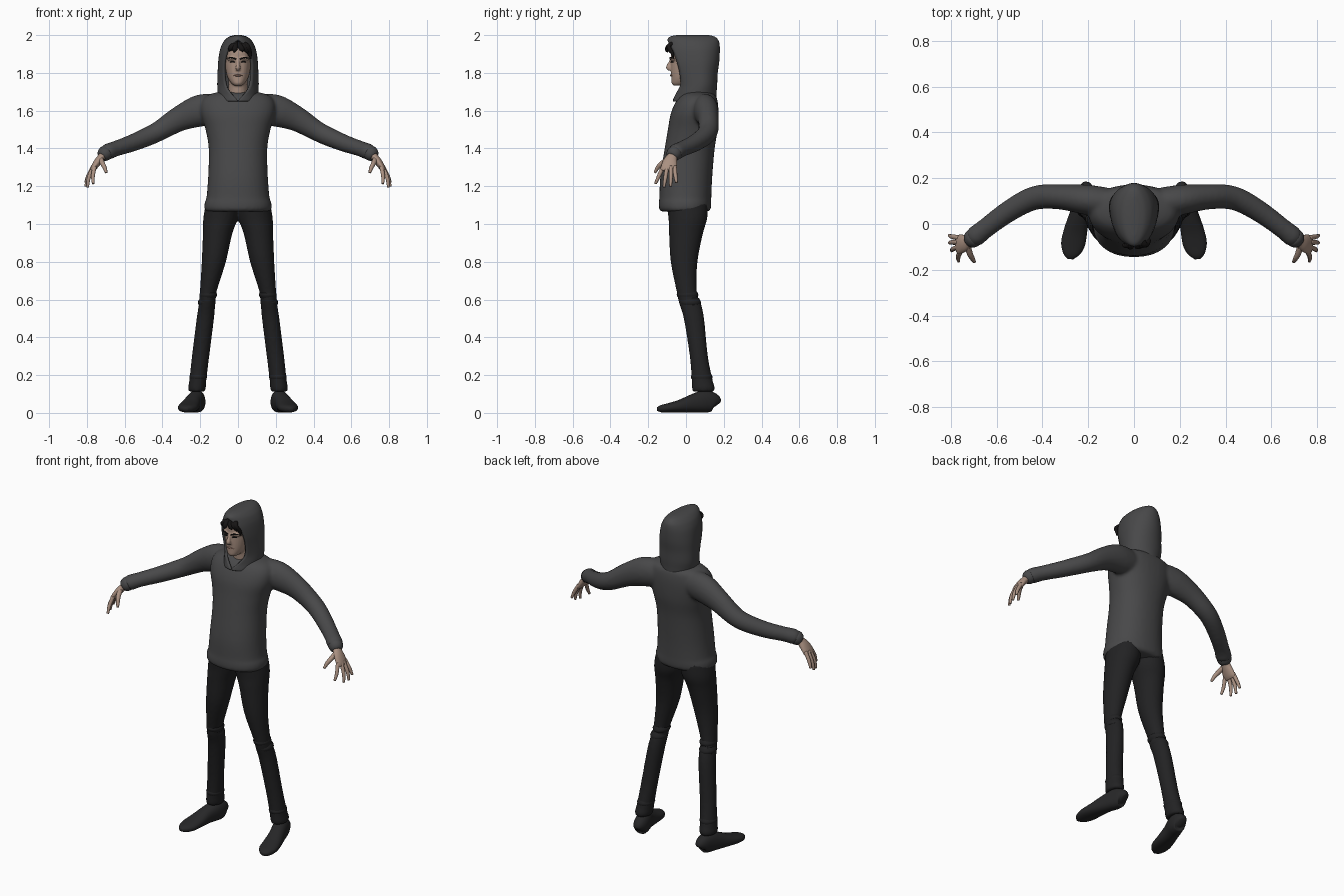
import bpy, bmesh, math
from mathutils import Vector


def material(name, rgb):
    m = bpy.data.materials.new(name)
    m.diffuse_color = (*rgb, 1)
    return m


CLOTH = material("grey_cloth", (0.065, 0.065, 0.067))
TROUSER = material("black_cloth", (0.016, 0.016, 0.017))
SHOE = material("shoe_black", (0.02, 0.02, 0.021))
SKIN = material("skin", (0.40, 0.28, 0.22))
LIP = material("lip", (0.24, 0.14, 0.11))
HAIR = material("hair", (0.008, 0.007, 0.007))


def smooth_path(st, sub):
    """Catmull-Rom interpolation of station tuples."""
    v = [Vector(s) for s in st]
    out = []
    for i in range(len(v) - 1):
        p0, p1, p2, p3 = v[max(i - 1, 0)], v[i], v[i + 1], v[min(i + 2, len(v) - 1)]
        for k in range(sub):
            t = k / sub
            out.append(0.5 * (2 * p1 + (p2 - p0) * t + (2 * p0 - 5 * p1 + 4 * p2 - p3) * t * t
                              + (3 * p1 - p0 - 3 * p2 + p3) * t ** 3))
    return out + [v[-1]]


def loft(bm, st, ref=(1, 0, 0), follow=True, n=20, sub=4, p=2.0, sides=(1,)):
    """Closed tube through stations (x, y, z, radius along ref, other radius)."""
    path = smooth_path(st, sub)
    ref = Vector(ref)
    for s in sides:
        rings = []
        for i, q in enumerate(path):
            t = Vector((0, 0, 1))
            if follow:
                t = (path[min(i + 1, len(path) - 1)] - path[max(i - 1, 0)])
                t = Vector(t[:3]).normalized()
            u = (ref - t * ref.dot(t)).normalized()
            w = t.cross(u)
            ring = []
            for k in range(n):
                a = 2 * math.pi * k / n
                c, d = math.cos(a), math.sin(a)
                c = math.copysign(abs(c) ** (2 / p), c) * q[3]
                d = math.copysign(abs(d) ** (2 / p), d) * q[4]
                co = Vector(q[:3]) + u * c + w * d
                ring.append(bm.verts.new((co.x * s, co.y, co.z)))
            rings.append(ring)
        for r0, r1 in zip(rings, rings[1:]):
            for k in range(n):
                bm.faces.new((r0[k], r0[(k + 1) % n], r1[(k + 1) % n], r1[k]))
        bm.faces.new(rings[0])
        bm.faces.new(rings[-1])


def upright(rows):
    """(z, half width, front y, back y) rows to stations."""
    return [(0, (f + b) / 2, z, w, (b - f) / 2) for z, w, f, b in rows]


def finish(name, bm, mat, voxel=0, relax=4):
    bmesh.ops.recalc_face_normals(bm, faces=bm.faces)
    me = bpy.data.meshes.new(name)
    bm.to_mesh(me)
    bm.free()
    ob = bpy.data.objects.new(name, me)
    bpy.context.collection.objects.link(ob)
    me.materials.append(mat)
    me.shade_smooth()
    if voxel:
        r = ob.modifiers.new("blend", 'REMESH')
        r.mode, r.voxel_size, r.use_smooth_shade = 'VOXEL', voxel, True
        s = ob.modifiers.new("relax", 'SMOOTH')
        s.factor, s.iterations = 0.5, relax
    return ob


BOTH = (1, -1)

# Sweater: torso and sleeves blended into one skin
bm = bmesh.new()
loft(bm, upright([(1.065, .165, -.128, .115), (1.08, .178, -.143, .131), (1.115, .176, -.144, .134),
                  (1.14, .167, -.141, .134), (1.25, .158, -.136, .139), (1.40, .155, -.113, .152),
                  (1.50, .172, -.096, .168), (1.58, .195, -.082, .172), (1.64, .195, -.058, .169),
                  (1.68, .165, -.03, .158), (1.70, .10, 0, .13)]), follow=False, n=36, p=2.2)
loft(bm, [(.10, .095, 1.61, .078, .06), (.20, .105, 1.60, .085, .066), (.31, .118, 1.557, .067, .056),
          (.41, .118, 1.497, .054, .053), (.48, .095, 1.462, .05, .05), (.57, .04, 1.425, .045, .046),
          (.65, -.02, 1.398, .041, .043), (.69, -.052, 1.382, .043, .045), (.708, -.066, 1.37, .034, .036)],
     ref=(0, 0, 1), n=24, sides=BOTH)
finish("sweater", bm, CLOTH, 0.01, 4)

# Rolled cuffs
bm = bmesh.new()
loft(bm, [(.692, -.054, 1.382, .034, .036), (.702, -.061, 1.375, .04, .041),
          (.714, -.07, 1.363, .036, .037), (.721, -.075, 1.356, .028, .029)],
     ref=(0, 0, 1), n=20, sides=BOTH)
finish("sleeve_cuffs", bm, CLOTH)

# Hood: C-shaped rows (z, half width, opening edge y, back y, opening half width)
rows = smooth_path([(1.65, .10, -.07, .155, 0), (1.668, .104, -.065, .16, .012), (1.70, .108, -.048, .162, .045),
                    (1.74, .11, -.03, .165, .068), (1.80, .108, -.035, .168, .076),
                    (1.86, .105, -.05, .176, .075), (1.92, .096, -.072, .179, .058),
                    (1.955, .083, -.09, .177, .030), (1.975, .069, -.098, .17, 0),
                    (1.992, .047, -.085, .152, 0), (2.0, .018, -.05, .12, 0)], 4)
bm = bmesh.new()
N = 40
grid = []
for z, w, edge, back, gap in rows:
    gap = max(gap, 0)
    d = math.asin(min(gap / w, 0.95))
    yc = (edge + back) / 2 + 0.01
    front = (yc - edge) / max(math.cos(d), 0.3)
    line = []
    for k in range(N + 1):
        a = d + (2 * math.pi - 2 * d) * k / N
        c = math.cos(a)
        line.append(bm.verts.new((w * math.sin(a), yc - c * (front if c > 0 else back - yc), z)))
    grid.append(line)
for r0, r1 in zip(grid, grid[1:]):
    for k in range(N):
        bm.faces.new((r0[k], r0[k + 1], r1[k + 1], r1[k]))
bm.faces.new(grid[-1][:N])
bmesh.ops.remove_doubles(bm, verts=bm.verts, dist=0.0005)
hood = finish("hood", bm, CLOTH)
sol = hood.modifiers.new("thickness", 'SOLIDIFY')
sol.thickness, sol.offset = 0.012, -1

# Trousers: two legs blended at the hips
bm = bmesh.new()
loft(bm, [(.08, .005, 1.11, .09, .11), (.092, .01, 1.03, .092, .103), (.108, 0, .95, .078, .09),
          (.128, -.01, .80, .064, .071), (.158, .004, .64, .044, .053), (.163, .02, .585, .043, .058),
          (.173, .042, .50, .046, .054), (.198, .068, .30, .046, .048), (.213, .086, .17, .045, .056),
          (.217, .092, .135, .047, .061), (.218, .092, .112, .042, .056)],
     follow=False, n=24, sides=BOTH)
finish("trousers", bm, TROUSER, 0.009, 3)

# Cloth folds at the knees and ankles
bm = bmesh.new()
for x, y, z, r in ((.158, .008, .625, .047), (.165, .022, .585, .047), (.211, .083, .19, .047)):
    loft(bm, [(x - .001, y, z + .022, r * .8, r * 1.0), (x, y, z, r, r * 1.22),
              (x + .001, y + .002, z - .022, r * .8, r * 1.0)], follow=False, sides=BOTH)
finish("trouser_folds", bm, TROUSER)

# Shoes
bm = bmesh.new()
loft(bm, [(.206, .161, .042, .018, .026), (.209, .148, .053, .036, .049), (.219, .10, .061, .044, .059),
          (.238, .04, .051, .044, .049), (.255, -.03, .036, .051, .034), (.267, -.09, .027, .052, .025),
          (.275, -.132, .022, .035, .019), (.277, -.153, .02, .012, .009)], n=24, p=2.3, sides=BOTH)
finish("shoes", bm, SHOE)

# Hands: palm, four fingers and thumb
bm = bmesh.new()
loft(bm, [(.705, -.065, 1.376, .024, .02), (.722, -.074, 1.355, .028, .02), (.742, -.084, 1.33, .038, .02),
          (.764, -.09, 1.297, .043, .016), (.772, -.091, 1.282, .036, .01)], ref=(0, 1, 0), sides=BOTH)
fingers = [((.758, -.12), (.768, -.143, 1.255), (.766, -.162, 1.213)),
           ((.765, -.10), (.790, -.109, 1.245), (.796, -.117, 1.194)),
           ((.767, -.08), (.795, -.080, 1.247), (.806, -.082, 1.198)),
           ((.764, -.06), (.792, -.056, 1.258), (.807, -.050, 1.219))]
for base, mid, tip in fingers:
    loft(bm, [(*base, 1.305, .011, .011), (*mid, .0105, .0105), (*tip, .007, .007)],
         ref=(0, 1, 0), n=10, sides=BOTH)
loft(bm, [(.728, -.095, 1.345, .015, .014), (.716, -.132, 1.318, .013, .013), (.706, -.15, 1.298, .011, .011),
          (.697, -.165, 1.272, .007, .007)], ref=(1, 0, 0), n=10, sides=BOTH)
finish("hands", bm, SKIN)

# Head with neck, nose, cheekbones and brow ridge
bm = bmesh.new()
loft(bm, upright([(1.65, .056, -.01, .10), (1.70, .05, -.012, .10), (1.78, .05, -.02, .10)]), follow=False)
loft(bm, upright([(1.733, .02, -.066, -.01), (1.745, .036, -.076, .04), (1.775, .055, -.078, .09),
                  (1.82, .066, -.08, .12), (1.87, .071, -.08, .135), (1.92, .07, -.078, .14),
                  (1.955, .05, -.05, .125), (1.965, .02, 0, .08)]), follow=False, n=28, p=2.3)
loft(bm, [(0, -.076, 1.878, .007, .006), (0, -.086, 1.85, .009, .010), (0, -.094, 1.828, .014, .012),
          (0, -.084, 1.815, .010, .008)], n=12)
loft(bm, [(.012, -.077, 1.873, .006, .006), (.035, -.077, 1.876, .007, .008), (.058, -.058, 1.872, .005, .006)],
     ref=(0, 0, 1), n=10, sides=BOTH)
finish("head", bm, SKIN, 0.005, 2)

# Lips
bm = bmesh.new()
loft(bm, [(-.024, -.070, 1.785, .002, .003), (0, -.079, 1.787, .006, .006), (.024, -.070, 1.785, .002, .003)],
     ref=(0, 0, 1), n=8)
finish("lips", bm, LIP)

# Eyes and eyebrows
bm = bmesh.new()
loft(bm, [(.016, -.078, 1.857, .002, .003), (.028, -.077, 1.859, .005, .004), (.042, -.068, 1.858, .002, .003)],
     ref=(0, 0, 1), n=8, sides=BOTH)
loft(bm, [(.010, -.083, 1.872, .003, .003), (.034, -.083, 1.881, .004, .004), (.058, -.064, 1.877, .002, .003)],
     ref=(0, 0, 1), n=8, sides=BOTH)
finish("eyes_and_brows", bm, HAIR)

# Fringe: swept tapering locks under the hood
bm = bmesh.new()
for x0, x1, z1 in ((-.012, -.045, 1.915), (-.01, -.02, 1.908), (.0, .025, 1.912),
                   (.012, .050, 1.903), (.025, .068, 1.875)):
    y1 = -.105 + 7 * x1 * x1
    loft(bm, [(x0, -.055, 1.958, .014, .012), ((x0 + x1) / 2, -.092, 1.942, .016, .012),
              (x1 * .9, y1, (1.935 + z1) / 2, .013, .009), (x1, y1 + .006, z1, .002, .002)], n=10)
finish("hair_fringe", bm, HAIR)
